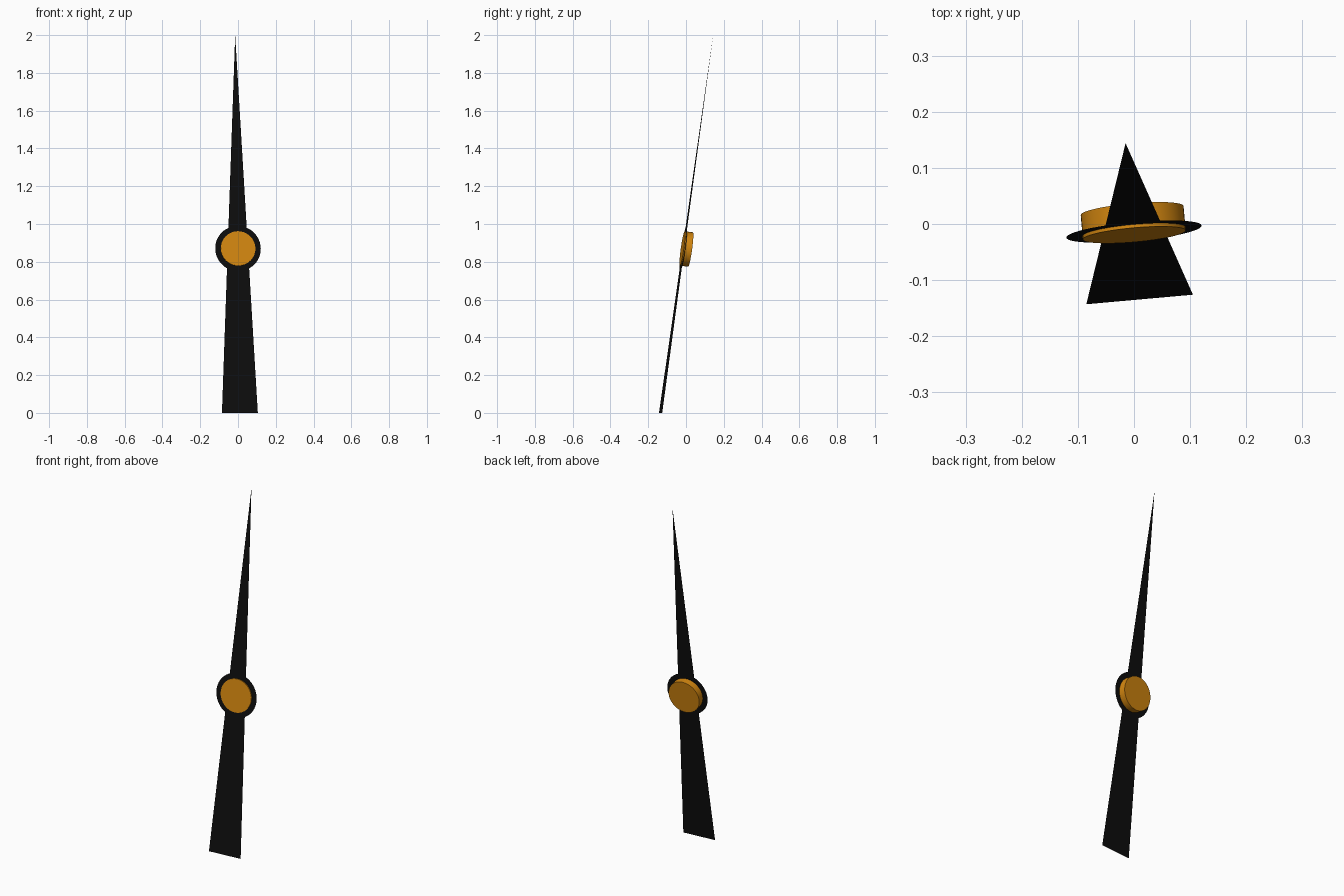
import bpy
from mathutils import Vector, Matrix

if "Cube" in bpy.data.objects:
    bpy.data.objects.remove(bpy.data.objects["Cube"])


def material(name, color):
    m = bpy.data.materials.new(name)
    m.diffuse_color = color
    m.use_nodes = True
    m.node_tree.nodes["Principled BSDF"].inputs["Base Color"].default_value = m.diffuse_color
    return m


black = material("black", (0.004, 0.004, 0.004, 1))
amber = material("amber", (0.65, 0.24, 0.005, 1))

# Blade corners, which also define the leaning plane of the pointer
left = Vector((-0.085, -0.143, 0))
right = Vector((0.105, -0.126, 0))
tip = Vector((-0.015, 0.144, 2))
u = (right - left).normalized()
front = u.cross(tip - left).normalized()      # faces -y, slightly up
frame = Matrix((u, front.cross(u), front)).transposed().to_4x4()
hub = Vector((0, -0.0135, 0.87))              # hub centre in the blade plane


def finish(obj, name, mat):
    obj.name = name
    obj.data.materials.append(mat)


# Flat tapered blade
mesh = bpy.data.meshes.new("pointer_blade")
mesh.from_pydata([left, right, tip], [], [(0, 1, 2)])
blade = bpy.data.objects.new("pointer_blade", mesh)
bpy.context.collection.objects.link(blade)
finish(blade, "pointer_blade", black)

# Flat disc around the hub
bpy.ops.mesh.primitive_circle_add(vertices=48, radius=0.121, fill_type='NGON')
disc = bpy.context.object
disc.matrix_world = Matrix.Translation(hub) @ frame
finish(disc, "hub_disc", black)

# Round cap passing through the disc, mostly behind it
near, far = 0.006, -0.038
bpy.ops.mesh.primitive_cylinder_add(vertices=48, radius=0.092, depth=near - far)
cap = bpy.context.object
bpy.ops.object.shade_smooth_by_angle()
cap.matrix_world = Matrix.Translation(hub + front * (near + far) / 2) @ frame
finish(cap, "hub_cap", amber)
